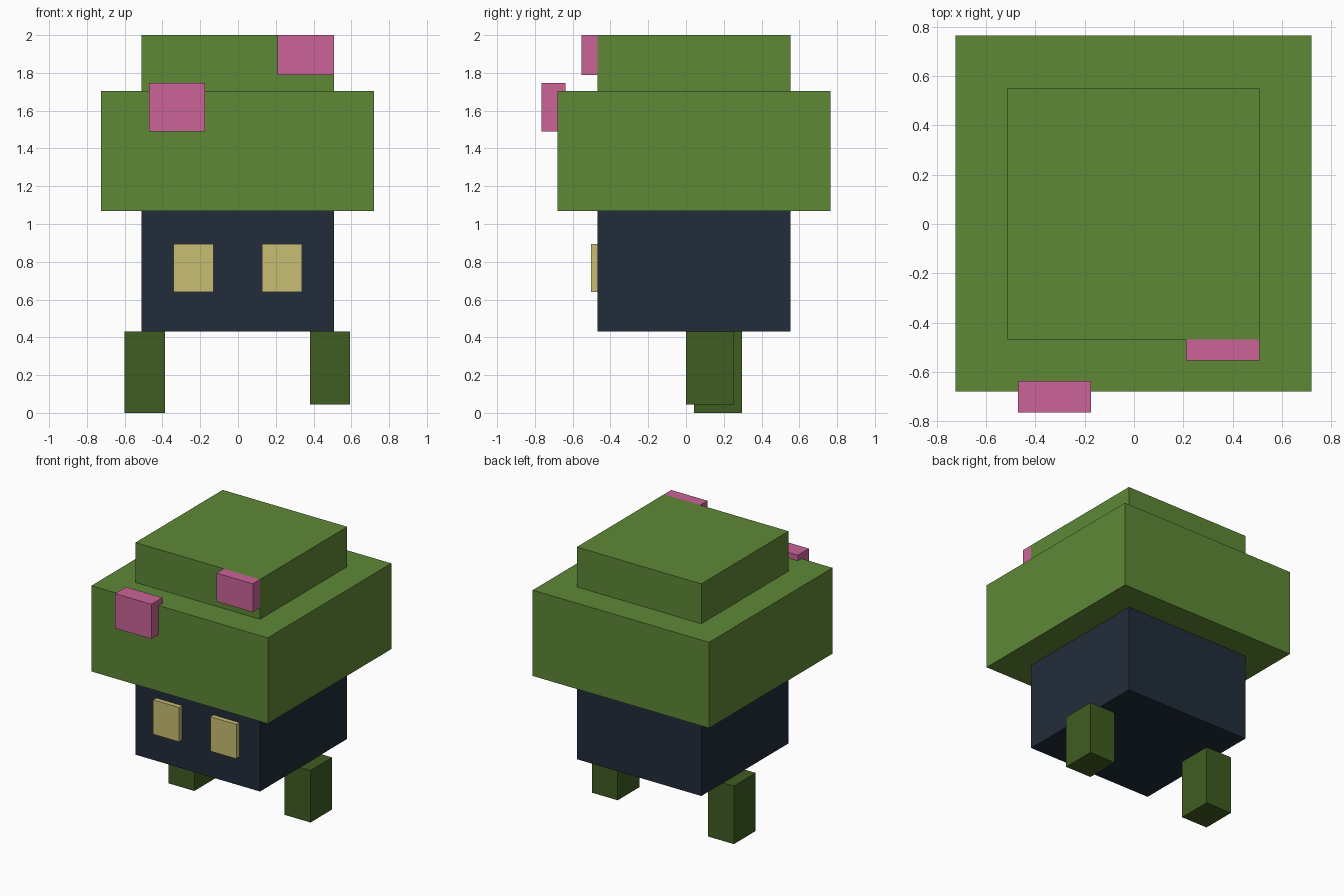
import bpy
import bmesh
from mathutils import Matrix, Vector

old = bpy.data.objects.get("Cube")
if old:
    bpy.data.objects.remove(old, do_unlink=True)


def material(name, rgb):
    mat = bpy.data.materials.new(name)
    mat.use_nodes = True
    colour = (*rgb, 1.0)
    mat.diffuse_color = colour
    bsdf = next(n for n in mat.node_tree.nodes if n.type == 'BSDF_PRINCIPLED')
    bsdf.inputs["Base Color"].default_value = colour
    return mat


def box(name, mat, x, y, z):
    """Flat-shaded box spanning the given (low, high) ranges."""
    low, high = (Vector(c) for c in zip(x, y, z))
    bm = bmesh.new()
    place = Matrix.Translation((low + high) / 2) @ Matrix.Diagonal((*(high - low), 1))
    bmesh.ops.create_cube(bm, size=1, matrix=place)
    mesh = bpy.data.meshes.new(name)
    bm.to_mesh(mesh)
    bm.free()
    mesh.materials.append(mat)
    obj = bpy.data.objects.new(name, mesh)
    bpy.context.collection.objects.link(obj)
    return obj


leaf = material("leaf green", (0.112, 0.246, 0.037))
moss = material("dark moss green", (0.050, 0.107, 0.016))
navy = material("dark navy", (0.0152, 0.0252, 0.042))
sand = material("pale yellow", (0.578, 0.521, 0.174))
pink = material("blossom pink", (0.597, 0.127, 0.314))

# Body and the two stacked foliage blocks share one centre line
MID_X, MID_Y = -0.002, 0.042


def block(name, mat, half, z):
    box(name, mat, (MID_X - half, MID_X + half), (MID_Y - half, MID_Y + half), z)


block("body", navy, 0.51, (0.43, 1.07))
block("foliage_brim", leaf, 0.722, (1.07, 1.705))
block("foliage_crown", leaf, 0.51, (1.705, 2.0))

# Eyes, standing slightly proud of the face
for side, centre in (("right", -0.236), ("left", 0.232)):
    box(side + "_eye", sand, (centre - 0.106, centre + 0.106), (-0.503, -0.468), (0.64, 0.895))

# Legs in a stepping pose
box("right_leg", moss, (-0.6, -0.387), (0.042, 0.297), (0.0, 0.43))
box("left_leg", moss, (0.382, 0.594), (0.0, 0.253), (0.045, 0.43))

# Blossoms on the foliage
box("brim_blossom", pink, (-0.47, -0.174), (-0.765, -0.637), (1.49, 1.747))
box("crown_blossom", pink, (0.21, 0.508), (-0.553, -0.468), (1.79, 2.0))
